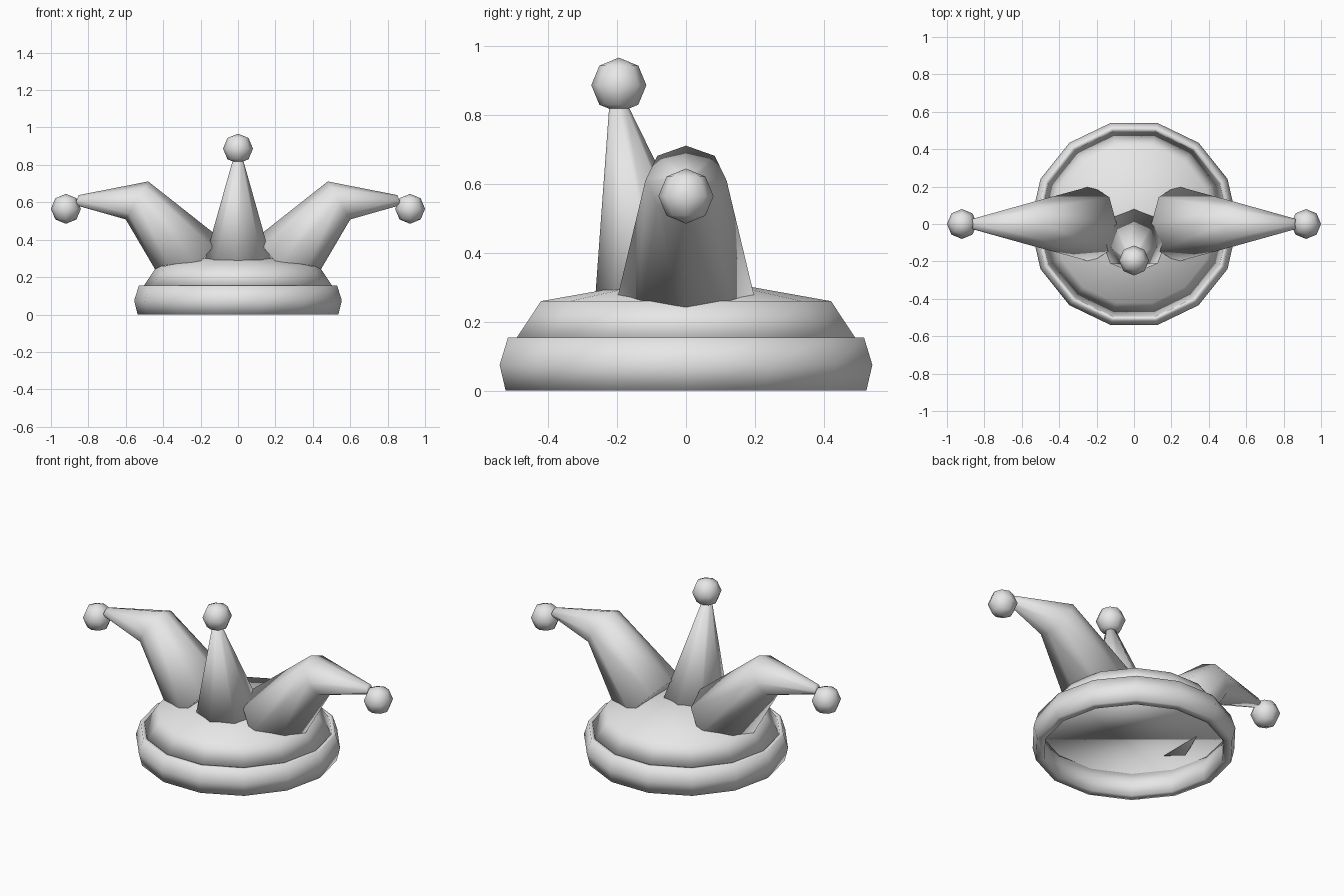
import bpy, bmesh, math
from mathutils import Vector

if "Cube" in bpy.data.objects:
    bpy.data.objects.remove(bpy.data.objects["Cube"])

grey = bpy.data.materials.new("plain_grey")
grey.diffuse_color = (0.8, 0.8, 0.8, 1)
grey.use_nodes = True
grey.node_tree.nodes["Principled BSDF"].inputs["Base Color"].default_value = grey.diffuse_color


def finish(bm, name):
    """Turn a bmesh into a fully smooth-shaded object."""
    bmesh.ops.recalc_face_normals(bm, faces=bm.faces)
    for f in bm.faces:
        f.smooth = True
    mesh = bpy.data.meshes.new(name)
    bm.to_mesh(mesh)
    bm.free()
    mesh.materials.append(grey)
    bpy.context.collection.objects.link(bpy.data.objects.new(name, mesh))


def ring(bm, centre, u, v, radius, sides):
    """Circle of vertices spanned by the directions u and v."""
    c, u, v = Vector(centre), Vector(u).normalized(), Vector(v).normalized()
    steps = [2 * math.pi * i / sides for i in range(sides)]
    return [bm.verts.new(c + radius * (math.cos(a) * u + math.sin(a) * v)) for a in steps]


def bridge(bm, a, b):
    n = len(a)
    for i in range(n):
        bm.faces.new((a[i], a[(i + 1) % n], b[(i + 1) % n], b[i]))


def turned(profile, name, apex_z=None):
    """Revolve (radius, height) points in 14 sides: a closed tube, or a capped dome."""
    bm = bmesh.new()
    rings = [ring(bm, (0, 0, z), (1, 0, 0), (0, 1, 0), r, 14) for r, z in profile]
    for a, b in zip(rings, rings[1:]):
        bridge(bm, a, b)
    if apex_z is None:
        bridge(bm, rings[-1], rings[0])
    else:
        apex = bm.verts.new((0, 0, apex_z))
        for i in range(14):
            bm.faces.new((rings[-1][i], rings[-1][(i + 1) % 14], apex))
        bm.faces.new(rings[0])
    finish(bm, name)


def horn(sections, name):
    """Eight-sided tapering tube; each section is centre, u, v, radius."""
    bm = bmesh.new()
    rings = [ring(bm, c, u, v, r, 8) for c, u, v, r in sections]
    for a, b in zip(rings, rings[1:]):
        bridge(bm, a, b)
    bm.faces.new(rings[0])
    bm.faces.new(rings[-1])
    finish(bm, name)


def bell(centre, name):
    bm = bmesh.new()
    bmesh.ops.create_uvsphere(bm, u_segments=8, v_segments=4, radius=0.08)
    bmesh.ops.translate(bm, vec=centre, verts=bm.verts)
    finish(bm, name)


# Rolled band and the shallow closed crown resting in it
turned([(0.537, 0), (0.555, 0.075), (0.53, 0.155), (0.51, 0.155),
        (0.485, 0.08), (0.49, 0)], "band")
turned([(0.51, 0.145), (0.432, 0.26)], "crown", 0.335)

# Bent side horns with round bells
y = (0, 1, 0)
for s, side in ((-1, "left"), (1, "right")):
    horn([((s * 0.227, 0, 0.254), (s * -0.66, 0, 0.75), y, 0.203),
          ((s * 0.54, 0, 0.61), (s * -0.51, 0, 0.86), y, 0.118),
          ((s * 0.862, 0, 0.612), (s * -0.33, 0, 0.94), y, 0.028)], side + "_horn")
    bell((s * 0.92, 0, 0.565), side + "_bell")

# Upright front horn leaning forward, with its bell
x = (1, 0, 0)
horn([((0, -0.075, 0.25), x, y, 0.19),
      ((0, -0.195, 0.825), x, y, 0.028)], "front_horn")
bell((0, -0.195, 0.887), "front_bell")
